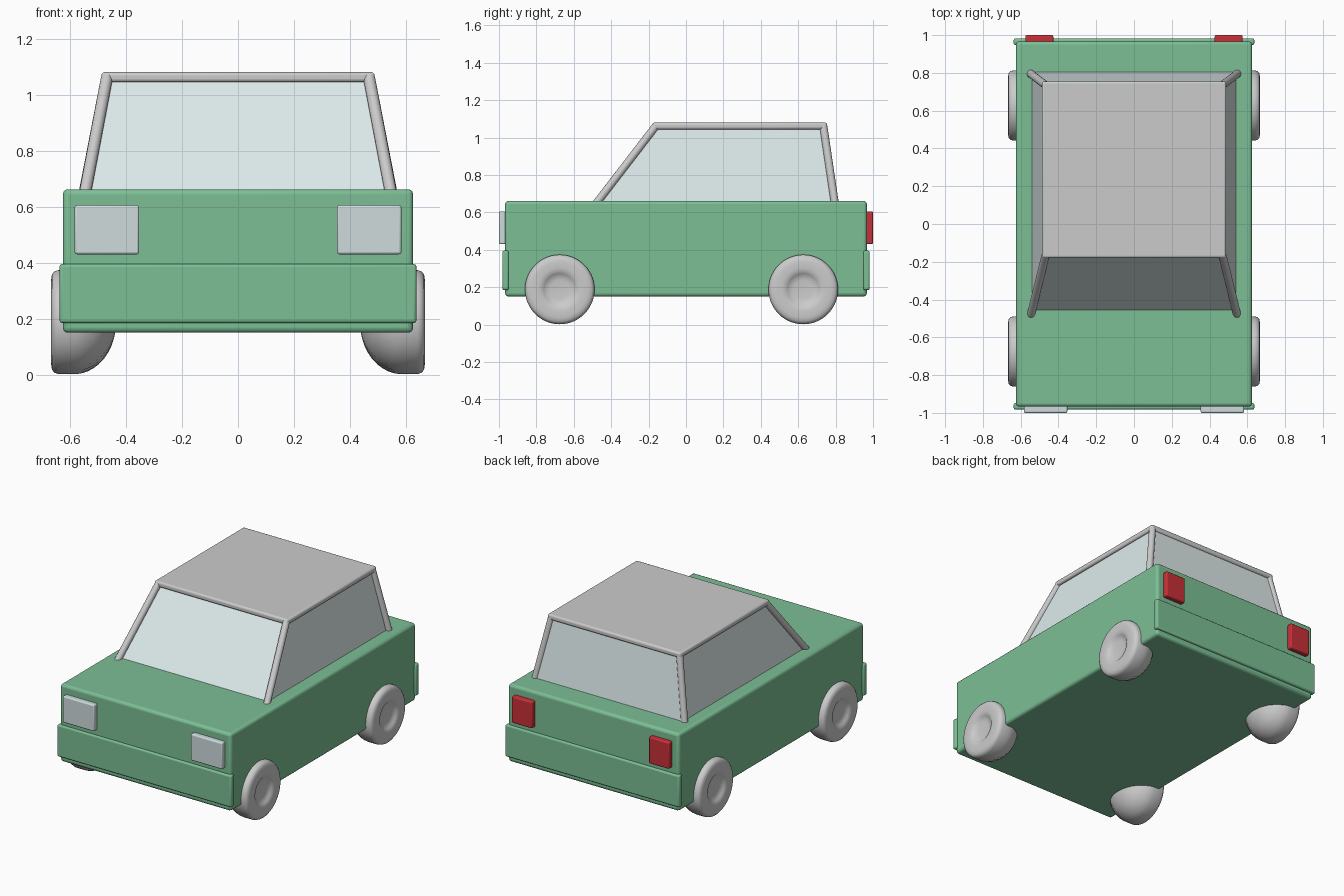
import bpy, bmesh
from math import cos, sin, pi, radians
from mathutils import Vector

if "Cube" in bpy.data.objects:
    bpy.data.objects.remove(bpy.data.objects["Cube"])


def material(name, rgb):
    m = bpy.data.materials.new(name)
    m.diffuse_color = (*rgb, 1)
    m.use_nodes = True
    m.node_tree.nodes["Principled BSDF"].inputs["Base Color"].default_value = m.diffuse_color
    return m


GREEN = material("green paint", (0.2, 0.52, 0.3))
GLASS = material("glass", (0.72, 0.82, 0.82))
LAMP = material("lamp glass", (0.62, 0.71, 0.72))
RED = material("red lens", (0.58, 0.03, 0.04))


def finish(name, bm, mat=None, bevel=0, angle=35):
    bmesh.ops.recalc_face_normals(bm, faces=bm.faces)
    me = bpy.data.meshes.new(name)
    bm.to_mesh(me)
    bm.free()
    ob = bpy.data.objects.new(name, me)
    bpy.context.collection.objects.link(ob)
    if mat:
        me.materials.append(mat)
    if bevel:
        b = ob.modifiers.new("rounding", 'BEVEL')
        b.width, b.segments = bevel, 3
    bpy.ops.object.select_all(action='DESELECT')
    ob.select_set(True)
    bpy.context.view_layer.objects.active = ob
    bpy.ops.object.shade_smooth_by_angle(angle=radians(angle))
    return ob


def frustum(name, lower, upper, mat=None, bevel=0):
    """Box between two rectangles, each given as (x0, x1, y0, y1, z)."""
    bm = bmesh.new()
    rings = []
    for x0, x1, y0, y1, z in (lower, upper):
        rings.append([bm.verts.new(p) for p in
                      ((x0, y0, z), (x1, y0, z), (x1, y1, z), (x0, y1, z))])
    a, b = rings
    bm.faces.new(a)
    bm.faces.new(b)
    for i in range(4):
        j = (i + 1) % 4
        bm.faces.new((a[i], a[j], b[j], b[i]))
    return finish(name, bm, mat, bevel)


def box(name, x0, x1, y0, y1, z0, z1, mat=None, bevel=0):
    return frustum(name, (x0, x1, y0, y1, z0), (x0, x1, y0, y1, z1), mat, bevel)


def tube(name, p, q, r):
    p, q = Vector(p), Vector(q)
    bm = bmesh.new()
    bmesh.ops.create_cone(bm, cap_ends=True, segments=20, radius1=r, radius2=r,
                          depth=(q - p).length)
    rot = (q - p).to_track_quat('Z', 'Y').to_matrix()
    bmesh.ops.rotate(bm, verts=bm.verts, matrix=rot)
    bmesh.ops.translate(bm, verts=bm.verts, vec=(p + q) / 2)
    return finish(name, bm)


# Wheel profile (x, radius): dished hub, rounded rim, domed inner side
RIM = [(0.645, 0.05), (0.648, 0.07), (0.657, 0.085), (0.664, 0.095),
       (0.667, 0.115), (0.667, 0.15), (0.664, 0.17), (0.655, 0.181), (0.64, 0.186)]
DOME = [(0.585 - 0.15 * sin(t * pi / 20), 0.186 * cos(t * pi / 20)) for t in range(10)]


def wheel(name, side, y):
    n = 72
    bm = bmesh.new()
    rings = []
    for k, (x, r) in enumerate(RIM + DOME):
        ridge = 0.025 if k > len(RIM) + 1 else 0
        ring = []
        for i in range(n):
            rr = r * (1 - ridge * (i % 2))
            a = 2 * pi * i / n
            ring.append(bm.verts.new((side * x, y + rr * cos(a), 0.188 + rr * sin(a))))
        rings.append(ring)
    for a, b in zip(rings, rings[1:]):
        for i in range(n):
            j = (i + 1) % n
            bm.faces.new((a[i], a[j], b[j], b[i]))
    bm.faces.new(rings[0])
    bm.faces.new(rings[-1])
    return finish(name, bm, angle=40)


# Body and bumpers
box("body", -0.625, 0.625, -0.967, 0.967, 0.15, 0.662, GREEN, 0.018)
box("front_bumper", -0.637, 0.637, -0.982, -0.948, 0.185, 0.395, GREEN, 0.01)
box("rear_bumper", -0.637, 0.637, 0.948, 0.982, 0.185, 0.395, GREEN, 0.01)

# Cabin glass and roof
frustum("cabin_glass", (-0.541, 0.541, -0.462, 0.805, 0.655),
        (-0.47, 0.47, -0.15, 0.742, 1.06), GLASS)
box("roof", -0.488, 0.488, -0.18, 0.755, 1.044, 1.08, None, 0.012)

for s, label in ((-1, "left"), (1, "right")):
    # Roof pillars
    tube(label + "_front_pillar", (s * 0.547, -0.485, 0.642), (s * 0.468, -0.163, 1.06), 0.021)
    tube(label + "_rear_pillar", (s * 0.549, 0.797, 0.642), (s * 0.468, 0.735, 1.06), 0.021)
    # Lamps
    hx = sorted((s * 0.353, s * 0.583))
    box(label + "_headlight", *hx, -1.0, -0.955, 0.43, 0.605, LAMP, 0.008)
    tx = sorted((s * 0.427, s * 0.575))
    box(label + "_tail_light", *tx, 0.955, 1.0, 0.43, 0.605, RED, 0.008)
    # Wheels
    wheel(label + "_front_wheel", s, -0.675)
    wheel(label + "_rear_wheel", s, 0.627)
